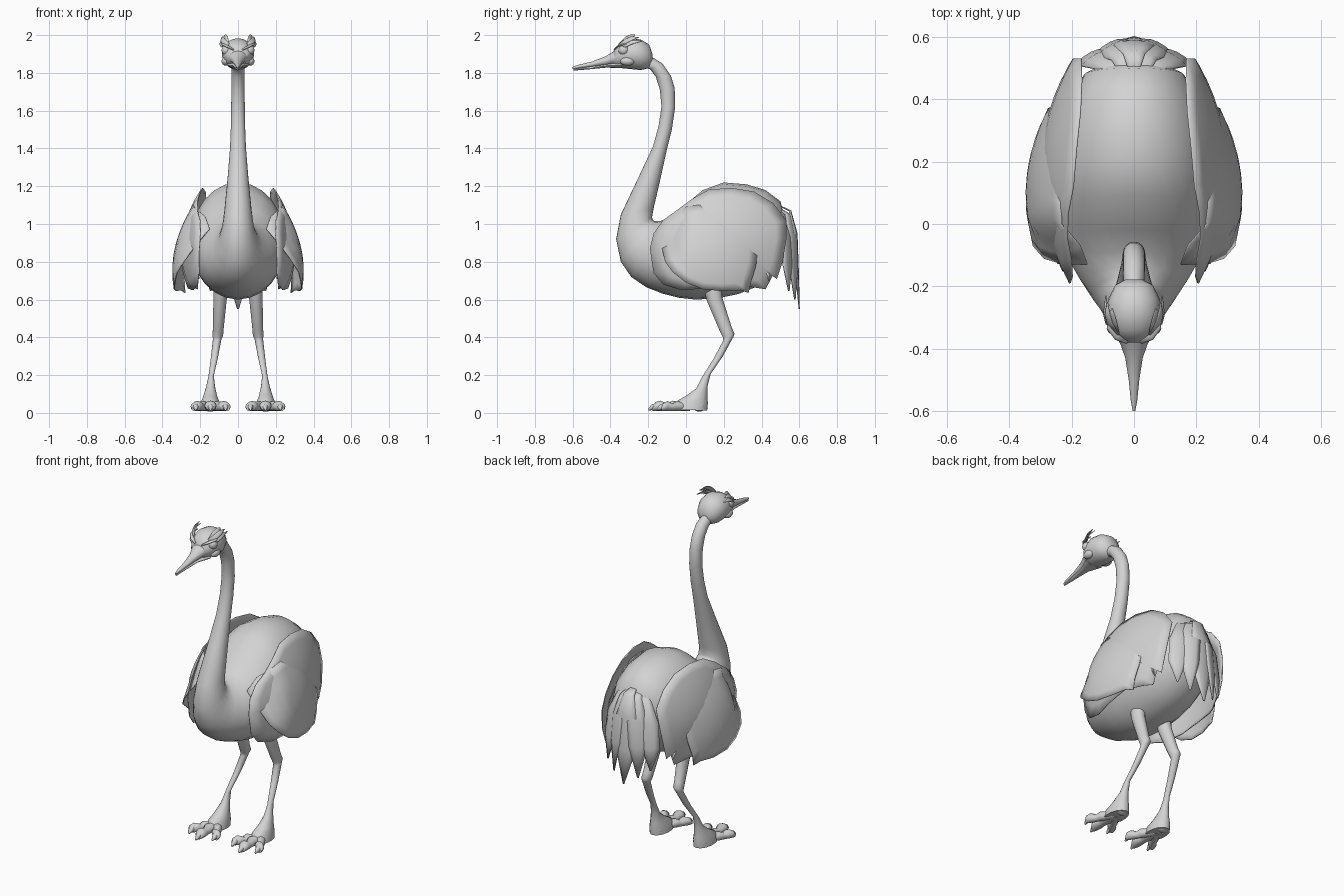
import bpy, bmesh, math
from mathutils import Vector

cube = bpy.data.objects.get("Cube")
if cube:
    bpy.data.objects.remove(cube)

GREY = (0.65, 0.65, 0.65, 1)
mat = bpy.data.materials.new("plain grey")
mat.use_nodes = True
mat.diffuse_color = GREY
mat.node_tree.nodes["Principled BSDF"].inputs["Base Color"].default_value = GREY


def finish(name, bm, angle=50, thick=0):
    bmesh.ops.recalc_face_normals(bm, faces=bm.faces)
    mesh = bpy.data.meshes.new(name)
    bm.to_mesh(mesh)
    bm.free()
    ob = bpy.data.objects.new(name, mesh)
    bpy.context.collection.objects.link(ob)
    mesh.materials.append(mat)
    if thick:
        mod = ob.modifiers.new("thickness", "SOLIDIFY")
        mod.thickness = thick
        mod.offset = 0
    bpy.ops.object.select_all(action="DESELECT")
    ob.select_set(True)
    bpy.context.view_layer.objects.active = ob
    bpy.ops.object.shade_smooth_by_angle(angle=math.radians(angle))
    return ob


def loft(name, rings, sides=20, side=1):
    """Skin over ellipses: centre x, low/front (y, z), high/back (y, z), half width."""
    bm = bmesh.new()
    loops = []
    for x, y1, z1, y2, z2, w in rings:
        mid = Vector((x, (y1 + y2) / 2, (z1 + z2) / 2))
        up = Vector((0, (y2 - y1) / 2, (z2 - z1) / 2))
        loop = []
        for i in range(sides):
            a = math.tau * i / sides
            p = mid + up * math.cos(a) + Vector((w * math.sin(a), 0, 0))
            loop.append(bm.verts.new((p.x * side, p.y, p.z)))
        loops.append(loop)
    for a, b in zip(loops, loops[1:]):
        for i in range(sides):
            j = (i + 1) % sides
            bm.faces.new((a[i], a[j], b[j], b[i]))
    bm.faces.new(loops[0])
    bm.faces.new(loops[-1])
    return finish(name, bm)


def shell(name, outline, centre, bulge, tuck, side, steps=6):
    """Curved wing plate: a (y, z) outline bulged in x, its upper front tucked inward."""
    x0, yc, zc, ky, kz = bulge

    def put(y, z):
        x = x0 - ky * (y - yc) ** 2 - kz * (z - zc) ** 2
        x -= tuck * max(0, -y) * max(0, z - zc)
        return bm.verts.new((side * x, y, z))

    bm = bmesh.new()
    hub = put(*centre)
    rings = []
    for s in range(1, steps + 1):
        t = s / steps
        rings.append([put(centre[0] + (y - centre[0]) * t,
                          centre[1] + (z - centre[1]) * t) for y, z in outline])
    n = len(outline)
    for i in range(n):
        j = (i + 1) % n
        bm.faces.new((hub, rings[0][i], rings[0][j]))
        for a, b in zip(rings, rings[1:]):
            bm.faces.new((a[i], b[i], b[j], a[j]))
    return finish(name, bm, thick=0.006)


def feather(name, path, widths, across, cup, thick=0.005):
    """Strip along a path; its edges are lowered by the cup vector."""
    bm = bmesh.new()
    across, cup = Vector(across).normalized(), Vector(cup)
    rows = []
    for p, w in zip(path, widths):
        rows.append([bm.verts.new(Vector(p) + across * w * t - cup * (w * t * t))
                     for t in (-1, -0.5, 0, 0.5, 1)])
    for a, b in zip(rows, rows[1:]):
        for i in range(4):
            bm.faces.new((a[i], a[i + 1], b[i + 1], b[i]))
    return finish(name, bm, thick=thick)


def ball(name, at, r, scale=(1, 1, 1)):
    bm = bmesh.new()
    bmesh.ops.create_uvsphere(bm, u_segments=14, v_segments=8, radius=r)
    for v in bm.verts:
        v.co = Vector([c * s for c, s in zip(v.co, scale)]) + Vector(at)
    return finish(name, bm)


# Body and neck in one skin, from the rump forward and up to the head
loft("body_and_neck", [(0, *r) for r in (
    (.52, .88, .53, 1.0, .07), (.46, .74, .50, 1.12, .16),
    (.38, .67, .42, 1.18, .205), (.28, .63, .32, 1.21, .235),
    (.16, .605, .20, 1.22, .25), (.05, .6, .09, 1.18, .25),
    (-.04, .61, -.02, 1.09, .235), (-.12, .63, -.09, 1.03, .215),
    (-.21, .665, -.14, 1.015, .175), (-.29, .72, -.165, 1.015, .135),
    (-.345, .80, -.175, 1.02, .105), (-.37, .92, -.18, 1.035, .085),
    (-.345, 1.05, -.172, 1.08, .073), (-.25, 1.25, -.135, 1.24, .055),
    (-.175, 1.41, -.1, 1.4, .042), (-.145, 1.52, -.075, 1.5, .038),
    (-.13, 1.62, -.057, 1.62, .036), (-.138, 1.71, -.06, 1.72, .035),
    (-.16, 1.78, -.08, 1.785, .035), (-.19, 1.82, -.125, 1.85, .035),
    (-.24, 1.83, -.19, 1.89, .03))], 24)

# Head and the two halves of the beak
loft("head", [(0, y, a, y, b, w) for y, a, b, w in (
    (-.178, 1.86, 1.9, .025), (-.195, 1.825, 1.95, .06),
    (-.24, 1.815, 1.977, .082), (-.29, 1.82, 1.983, .086),
    (-.34, 1.825, 1.965, .076), (-.38, 1.835, 1.925, .045))])
loft("upper_beak", [(0, y, a, y, b, w) for y, a, b, w in (
    (-.35, 1.845, 1.935, .062), (-.39, 1.842, 1.91, .042),
    (-.43, 1.838, 1.886, .028), (-.5, 1.832, 1.859, .017),
    (-.57, 1.824, 1.843, .01), (-.6, 1.82, 1.832, .004))], 12)
loft("lower_beak", [(0, y, a, y, b, w) for y, a, b, w in (
    (-.34, 1.825, 1.86, .06), (-.42, 1.828, 1.848, .027),
    (-.5, 1.82, 1.835, .015), (-.595, 1.812, 1.82, .004))], 12)

# Wing outlines in (y, z)
INNER = [(-.19, .87), (-.17, .95), (-.12, 1.02), (-.05, 1.07), (.03, 1.13), (.12, 1.18),
         (.24, 1.19), (.36, 1.17), (.46, 1.11), (.53, 1.02), (.53, .92), (.51, .8), (.48, .71),
         (.46, .73), (.42, .655), (.36, .665), (.24, .68), (.1, .66), (-.02, .65),
         (-.12, .68), (-.17, .74)]
OUTER = [(-.125, .87), (-.13, .975), (-.07, 1.04), (0, 1.09), (.07, 1.1), (.2, 1.095),
         (.28, 1.06), (.35, .99), (.38, .9), (.37, .78), (.345, .7), (.33, .635), (.29, .65),
         (.2, .645), (.09, .655), (0, .69), (-.07, .745), (-.11, .8)]

for side, label in ((1, "left"), (-1, "right")):
    shell(label + "_inner_wing", INNER, (.2, .93), (.3, .16, .85, .75, .95), .6, side)
    shell(label + "_outer_wing", OUTER, (.12, .87), (.345, .09, .75, .9, .9), 3.6, side)

    # Leg from thigh through knee to ankle
    loft(label + "_leg", [
        (.09, .09, .67, .185, .71, .042), (.095, .112, .59, .192, .61, .036),
        (.105, .18, .43, .243, .45, .029), (.107, .195, .4, .257, .42, .029),
        (.11, .198, .385, .25, .4, .023), (.125, .145, .285, .195, .3, .019),
        (.142, .085, .19, .13, .205, .014), (.145, .055, .13, .115, .145, .024),
        (.147, .0, .09, .113, .085, .038), (.147, -.05, .062, .116, .052, .05),
        (.147, -.07, .018, .112, .012, .055)], 14, side)

    # Toes with rounded knuckles, plus a heel pad
    for toe, x, y, r in (("inner", .066, -.115, .027), ("middle", .145, -.16, .028),
                         ("outer", .224, -.115, .027)):
        rings = []
        for t, k in ((0, 1.1), (.3, 1), (.5, 1.15), (.68, .85), (.87, 1.15), (1, 1), (1.1, .5)):
            cx, cy = .147 + (x - .147) * t, .02 + (y - .02) * t
            rings.append((cx, cy, .01, cy, .01 + 1.7 * r * k, r * k))
        loft(f"{label}_{toe}_toe", rings, 12, side)
        loft(f"{label}_{toe}_claw", [
            (x, y + .02, .018, y + .02, .055, .018), (x, y - .02, .015, y - .02, .046, .014),
            (x, y - .038, .012, y - .038, .025, .005)], 8, side)
    ball(label + "_heel", (side * .147, .07, .038), .037, (1.2, 1, .85))

    # Eye with heavy lid, and the corner of the mouth
    ball(label + "_eye", (side * .06, -.33, 1.92), .028)
    feather(label + "_brow", [(side * .022, -.38, 1.922), (side * .055, -.362, 1.942),
            (side * .08, -.325, 1.955), (side * .078, -.28, 1.955)],
            (.004, .01, .012, .004), (side * .4, -.6, -.2), (0, 0, .3))
    ball(label + "_cheek", (side * .064, -.31, 1.862), .024, (1, 1.6, 1))

    # Crest feathers over the eyes
    for i, (x, y, z) in enumerate(((.07, -.27, 2.0), (.085, -.25, 1.988), (.09, -.23, 1.968))):
        feather(f"{label}_crest_{i + 1}", [(side * .05, -.355, 1.95),
                (side * (x - .008), -.32, z - .018), (side * x, -.29, z - .004), (side * x, y, z)],
                (.006, .014, .013, .001), (.6 * side, 0, -.8), (0, 0, .2), .003)

    # Side tail feathers, fanning from a common root
    for i, (x, y, z) in enumerate(((.07, .582, .6), (.125, .55, .645))):
        feather(f"{label}_tail_feather_{i + 1}", [
            (side * x * .4, y - .1, 1.09), (side * x * .65, y - .035, 1.05),
            (side * x * .95, y - .005, .93), (side * x * 1.1, y, .78),
            (side * x * 1.15, y - .005, z)],
            (.012, .03, .055, .052, .004), (1, -.5 * side, 0), (0, .25, 0))

# Centre tail feather
feather("centre_tail_feather", [(0, .49, 1.1), (0, .555, 1.07), (0, .588, .95),
        (0, .595, .75), (0, .6, .55)], (.015, .035, .065, .065, .004), (1, 0, 0), (0, .25, 0))
